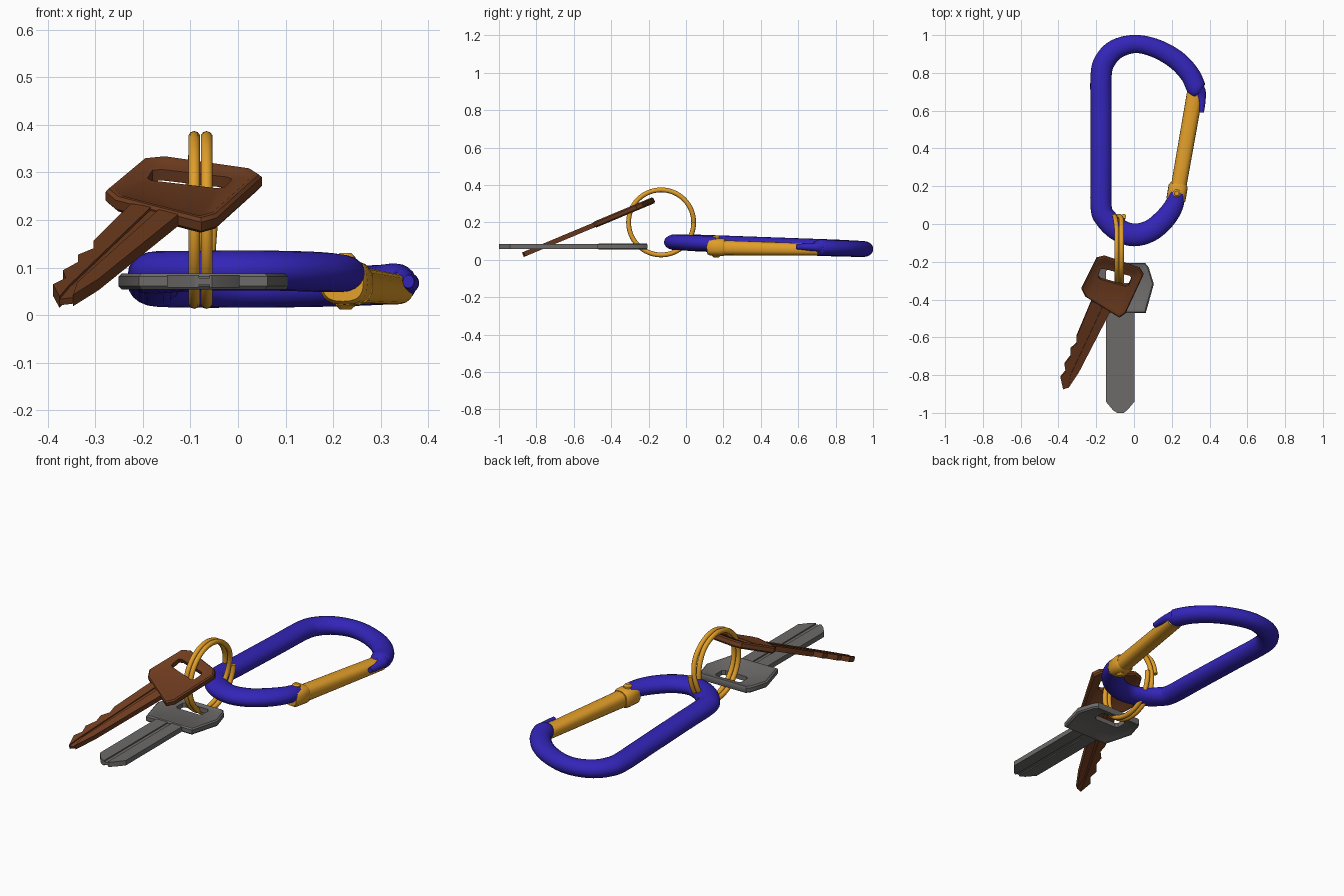
import bpy, bmesh, math
from mathutils import Vector

if "Cube" in bpy.data.objects:
    bpy.data.objects.remove(bpy.data.objects["Cube"])


def material(name, rgb):
    m = bpy.data.materials.new(name)
    m.diffuse_color = (*rgb, 1)
    m.use_nodes = True
    m.node_tree.nodes["Principled BSDF"].inputs["Base Color"].default_value = m.diffuse_color
    return m


BLUE = material("blue", (0.033, 0.018, 0.48))
GOLD = material("gold", (0.75, 0.34, 0.022))
BROWN = material("brown", (0.16, 0.046, 0.014))
GREY = material("grey", (0.15, 0.145, 0.14))


def finish(name, bm, mat, angle=40):
    bmesh.ops.recalc_face_normals(bm, faces=bm.faces)
    for f in bm.faces:
        f.smooth = True
    me = bpy.data.meshes.new(name)
    bm.to_mesh(me)
    bm.free()
    me.set_sharp_from_angle(angle=math.radians(angle))
    me.materials.append(mat)
    ob = bpy.data.objects.new(name, me)
    bpy.context.collection.objects.link(ob)
    return ob


def spline(pts, closed=False, n=6):
    """Catmull-Rom interpolation of tuples of any length."""
    out, P = [], [Vector(p) for p in pts]
    for i in range(len(P) - 1):
        a, b, c, d = P[max(i - 1, 0)], P[i], P[i + 1], P[min(i + 2, len(P) - 1)]
        for k in range(n):
            t = k / n
            out.append(0.5 * (2 * b + (c - a) * t + (2 * a - 5 * b + 4 * c - d) * t * t
                              + (3 * b - a - 3 * c + d) * t ** 3))
    return out + [P[-1]]


def sweep(name, pts, radii, up, mat, sides=16, power=1.0):
    """Tube along pts; radii holds (sideways, along up) for each point."""
    bm, rings = bmesh.new(), []
    up = Vector(up)
    pts = [Vector(p) for p in pts]
    for i, p in enumerate(pts):
        t = pts[min(i + 1, len(pts) - 1)] - pts[max(i - 1, 0)]
        side = t.cross(up).normalized()
        ring = []
        for k in range(sides):
            a = 2 * math.pi * k / sides
            c, s = math.cos(a), math.sin(a)
            c, s = (math.copysign(abs(v) ** power, v) for v in (c, s))
            ring.append(bm.verts.new(p + side * c * radii[i][0] + up * s * radii[i][1]))
        rings.append(ring)
    for r, q in zip(rings, rings[1:]):
        for k in range(sides):
            j = (k + 1) % sides
            bm.faces.new((r[k], r[j], q[j], q[k]))
    bm.faces.new(rings[0])
    bm.faces.new(rings[-1])
    return finish(name, bm, mat)


# Carabiner body: x, y, sideways radius, vertical radius
path = [(0.228, 0.165, .042, .036), (0.212, 0.10, .05, .04), (0.165, 0.03, .056, .042),
        (0.09, -0.034, .058, .042), (0.0, -0.058, .06, .042), (-0.085, -0.03, .06, .042),
        (-0.15, 0.03, .058, .044), (-0.174, 0.09, .056, .045), (-0.174, 0.28, .056, .045),
        (-0.174, 0.58, .056, .045), (-0.174, 0.79, .056, .045), (-0.15, 0.87, .056, .044),
        (-0.09, 0.928, .053, .043), (0.01, 0.953, .048, .042), (0.12, 0.928, .05, .042),
        (0.225, 0.868, .052, .042), (0.297, 0.79, .052, .042), (0.332, 0.715, .05, .042),
        (0.352, 0.69, .03, .025), (0.36, 0.64, .018, .018), (0.358, 0.59, .012, .014)]
body = spline(path)
sweep("carabiner_body", [(p[0], p[1], 0.092 - 0.036 * p[1]) for p in body],
      [(p[2], p[3]) for p in body], (0, 0, 1), BLUE, 20)

# Spring gate, hinge sleeve and rivet
sweep("gate", [(0.232, 0.17, .065), (0.24, 0.22, .064), (0.326, 0.71, .054)],
      [(.040, .04), (.041, .04), (.043, .032)], (0, 0, 1), GOLD, 20, 0.8)
sweep("gate_hinge", [(0.220, 0.118, .069), (0.222, 0.13, .069), (0.234, 0.20, .067), (0.236, 0.212, .067)],
      [(.044, .04), (.051, .047), (.051, .047), (.044, .041)], (0, 0, 1), GOLD, 20, 0.75)
sweep("hinge_rivet", [(0.226, 0.162, z) for z in (.012, .020, .122, .131)],
      [(.012, .012), (.021, .021), (.021, .021), (.012, .012)], (0, 1, 0), GOLD, 16)

# Split ring: two turns of wire, stepping sideways where the ends meet
ring = []
N = 128
for i in range(N + 1):
    a = 4 * math.pi * i / N
    s = min(max((a - 2 * math.pi) / 1.2 + 0.5, 0), 1)
    x = -0.092 + 0.026 * s * s * (3 - 2 * s)
    x -= 0.012 * max(0, 1 - a / 0.9)
    x += 0.012 * max(0, 1 - (4 * math.pi - a) / 0.9)
    ring.append((x, -0.133 + 0.174 * math.cos(a), 0.2 + 0.174 * math.sin(a)))
sweep("split_ring", ring, [(.0128, .0128)] * (N + 1), (1, 0, 0), GOLD, 10)


# Keys: outlines are drawn in plan and laid onto a sloping plane
def place(x, y, h, plane):
    slope, z0 = plane
    n = Vector((0, -slope, 1)).normalized()
    return Vector((x, y, z0 + slope * y)) + n * h


def prism(name, outline, half, plane, mat):
    bm = bmesh.new()
    lo = [bm.verts.new(place(x, y, -half, plane)) for x, y in outline]
    hi = [bm.verts.new(place(x, y, half, plane)) for x, y in outline]
    bm.faces.new(lo)
    bm.faces.new(hi)
    for i in range(len(lo)):
        j = (i + 1) % len(lo)
        bm.faces.new((lo[i], lo[j], hi[j], hi[i]))
    return finish(name, bm, mat, 25)


def scaled(loop, s):
    cx = sum(p[0] for p in loop) / len(loop)
    cy = sum(p[1] for p in loop) / len(loop)
    return [(cx + (x - cx) * s, cy + (y - cy) * s) for x, y in loop]


def key_head(name, outer, hole, plane, mat):
    """Bow with softened edge, raised rim, recessed face and a slot."""
    top = [(outer, 1, .010), (outer, .96, .017), (outer, .90, .017), (outer, .87, .0142),
           (hole, 1.12, .0142), (hole, 1.0, .0125)]
    profile = top + [(l, s, -h) for l, s, h in reversed(top)]
    bm = bmesh.new()
    rings = [[bm.verts.new(place(x, y, h, plane)) for x, y in scaled(l, s)] for l, s, h in profile]
    for r, q in zip(rings, rings[1:] + rings[:1]):
        for k in range(len(r)):
            j = (k + 1) % len(r)
            bm.faces.new((r[k], r[j], q[j], q[k]))
    return finish(name, bm, mat, 35)


def key_blade(name, left, right, groove_l, groove_r, plane, mat):
    """Thin core with two thicker sides that leave a centre groove."""
    prism(name + "_core", left + right, .007, plane, mat)
    prism(name + "_left_side", left + groove_l, .013, plane, mat)
    prism(name + "_right_side", groove_r + right, .013, plane, mat)


# Grey key, lying flat
flat = (0.0, 0.071)
key_head("grey_key_head",
         [(-.206, -.207), (.060, -.207), (.078, -.23), (.105, -.318),
          (.062, -.472), (-.208, -.472), (-.251, -.318), (-.224, -.23)],
         [(-.135, -.24), (-.011, -.24), (.003, -.25), (.003, -.302),
          (-.011, -.312), (-.135, -.312), (-.149, -.302), (-.149, -.25)], flat, GREY)
key_blade("grey_key_blade",
          [(-.149, -.45), (-.149, -.94), (-.112, -.985), (-.09, -1.0)],
          [(-.055, -1.0), (-.035, -.985), (.003, -.94), (.003, -.45)],
          [(-.082, -1.0), (-.082, -.45)], [(-.06, -.45), (-.06, -1.0)], flat, GREY)

# Brown key, leaning up along the ring
lean = (0.418, 0.308 + 0.418 * 0.2)
key_head("brown_key_head",
         [(-.198, -.180), (-.156, -.170), (.029, -.233), (.050, -.265),
          (-.045, -.470), (-.077, -.492), (-.257, -.381), (-.278, -.339)],
         [(-.180, -.236), (-.160, -.232), (-.022, -.270), (-.012, -.281),
          (-.028, -.320), (-.045, -.326), (-.180, -.288), (-.190, -.275)], lean, BROWN)
key_blade("brown_key_blade",
          [(-.225, -.405), (-.304, -.593), (-.304, -.63), (-.336, -.661), (-.336, -.698),
           (-.368, -.74), (-.362, -.778), (-.389, -.81), (-.375, -.872)],
          [(-.347, -.864), (-.293, -.783), (-.118, -.445)],
          [(-.355, -.815), (-.182, -.42)], [(-.160, -.42), (-.338, -.80)], lean, BROWN)
